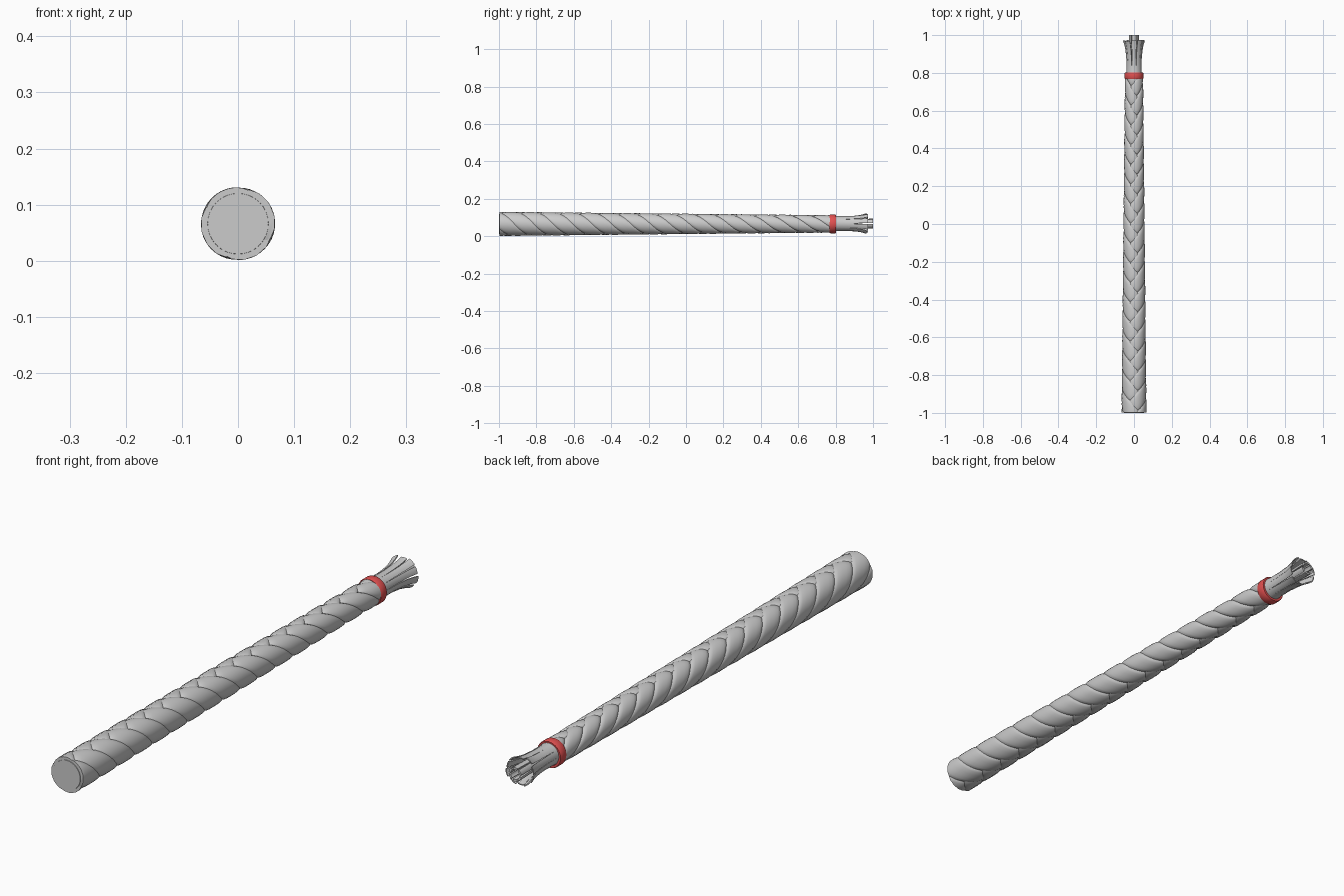
import bpy, bmesh, math, random
from mathutils import Vector

if "Cube" in bpy.data.objects:
    bpy.data.objects.remove(bpy.data.objects["Cube"])

random.seed(4)
CZ = 0.066                      # height of the rope axis
Y0, Y1 = -0.998, 0.785          # braided length


def radius(y):
    t = min(max((y - Y0) / (Y1 - Y0), 0), 1)
    return 0.066 - 0.018 * t


def finish(bm, name, angle=50, color=None):
    bmesh.ops.recalc_face_normals(bm, faces=bm.faces)
    me = bpy.data.meshes.new(name)
    bm.to_mesh(me)
    bm.free()
    ob = bpy.data.objects.new(name, me)
    bpy.context.collection.objects.link(ob)
    bpy.ops.object.select_all(action='DESELECT')
    ob.select_set(True)
    bpy.context.view_layer.objects.active = ob
    bpy.ops.object.shade_smooth_by_angle(angle=math.radians(angle))
    if color:
        mat = bpy.data.materials.new(name)
        mat.diffuse_color = color
        mat.use_nodes = True
        mat.node_tree.nodes["Principled BSDF"].inputs["Base Color"].default_value = mat.diffuse_color
        me.materials.append(mat)
    return ob


def loft(bm, rings, closed=False):
    """Skin equal-length point rings; cap the ends unless closed."""
    vs = [[bm.verts.new(p) for p in r] for r in rings]
    n = len(vs[0])
    pairs = list(zip(vs, vs[1:])) + ([(vs[-1], vs[0])] if closed else [])
    for a, b in pairs:
        for i in range(n):
            j = (i + 1) % n
            bm.faces.new((a[i], a[j], b[j], b[i]))
    if not closed:
        bm.faces.new(vs[0])
        bm.faces.new(vs[-1])


def circle(y, r, n=32):
    return [(r * math.cos(2 * math.pi * i / n), y, CZ + r * math.sin(2 * math.pi * i / n))
            for i in range(n)]


# Braid: half-turn strands on each side that dive under at top and bottom
PITCH, RUN, OVER = 0.104, 0.24, math.radians(22)


def strand_point(side, start, t):
    a = math.pi / 2 + OVER - t * (math.pi + 2 * OVER)
    y = start + RUN * t
    dip = max(0, abs(t - 0.5) * 2 - 0.72) / 0.28
    r = (radius(y) - 0.016) * (1 - 0.32 * dip * dip)
    n = Vector((side * math.cos(a), 0, math.sin(a)))
    return n * r + Vector((0, y, CZ)), n


def add_strand(bm, side, start, steps=24, sides=14):
    rings = []
    for k in range(steps + 1):
        t = k / steps
        p, n = strand_point(side, start, t)
        d = strand_point(side, start, t + 0.01)[0] - strand_point(side, start, t - 0.01)[0]
        w = d.cross(n).normalized()
        s = radius(p.y) / 0.066
        end = 0.75 + 0.25 * math.sin(math.pi * t) ** 0.5 if 0 < t < 1 else 0.6
        rings.append([p + w * (0.041 * s * end * math.cos(2 * math.pi * i / sides))
                      + n * (0.0165 * end * math.sin(2 * math.pi * i / sides))
                      for i in range(sides)])
    loft(bm, rings)


bm = bmesh.new()
for side, offset in ((1, 0), (-1, PITCH / 2)):
    y = Y0 - 0.30 + offset
    while y < Y1:
        add_strand(bm, side, y)
        y += PITCH
for y, ny in ((Y0, -1), (Y1, 1)):
    bmesh.ops.bisect_plane(bm, geom=bm.verts[:] + bm.edges[:] + bm.faces[:], dist=1e-6,
                           plane_co=(0, y, 0), plane_no=(0, ny, 0), clear_outer=True)
    bmesh.ops.holes_fill(bm, edges=[e for e in bm.edges if e.is_boundary], sides=0)
finish(bm, "braided_strands")

# Solid core, showing as the blunt front end
bm = bmesh.new()
loft(bm, [circle(-1.0, 0.054), circle(-0.985, 0.056), circle(Y1, 0.034)])
finish(bm, "rope_core")

# Red binding band
bm = bmesh.new()
loft(bm, [circle(y, r) for y, r in ((0.768, 0.042), (0.768, 0.048), (0.772, 0.050),
                                    (0.798, 0.050), (0.802, 0.048), (0.802, 0.040))], closed=True)
finish(bm, "red_band", 40, (0.75, 0.08, 0.08, 1))


# Frayed end: curved strips flaring outward
def add_strips(bm, count, profile, fill, thick, jitter):
    for i in range(count):
        mid = 2 * math.pi * (i + 0.5) / count
        flare = random.uniform(-jitter, jitter)
        cut = random.uniform(0, 0.012) if jitter else 0
        rings = []
        for k, (y, r) in enumerate(profile):
            f = k / (len(profile) - 1)
            r += flare * f * f
            y -= cut * f
            half = math.pi / count * (1.04 - (1.04 - fill) * f)
            arc = [mid + half * (j / 3 - 1) for j in range(7)]
            rings.append([(q * math.cos(a), y, CZ + 0.002 + q * math.sin(a))
                          for q, aa in ((r, arc), (r - thick, arc[::-1])) for a in aa])
        loft(bm, rings)


bm = bmesh.new()
add_strips(bm, 10, [(0.78, 0.042), (0.82, 0.040), (0.87, 0.040), (0.92, 0.044), (0.95, 0.049),
                    (0.975, 0.056)], 0.8, 0.004, 0.005)
finish(bm, "frayed_outer_strips", 40)

bm = bmesh.new()
add_strips(bm, 6, [(0.79, 0.024), (0.90, 0.024), (1.0, 0.026)], 0.75, 0.008, 0)
finish(bm, "frayed_inner_strips", 40)
